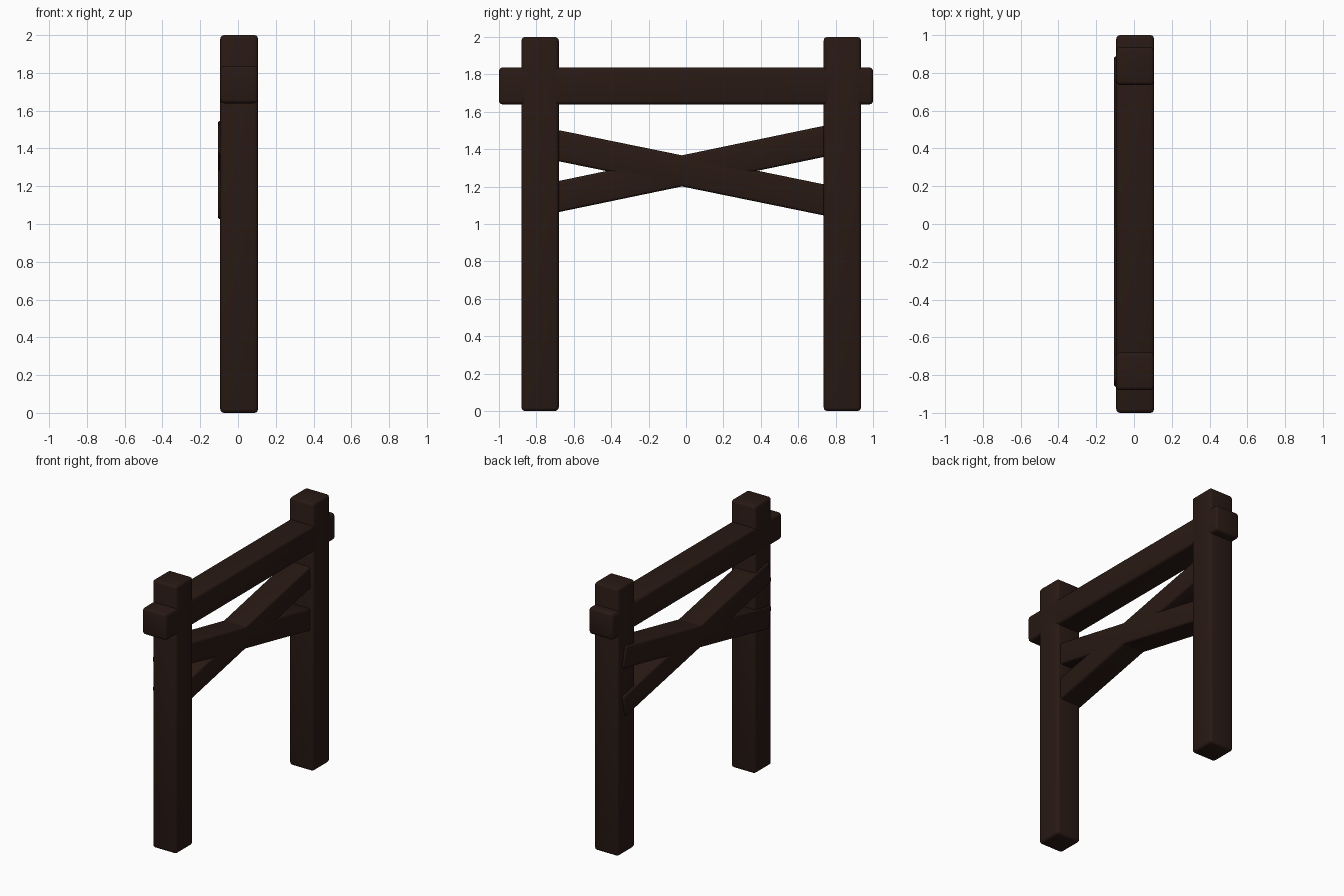
import bpy
import bmesh
import math
from mathutils import Matrix, Vector

if "Cube" in bpy.data.objects:
    bpy.data.objects.remove(bpy.data.objects["Cube"])

wood = bpy.data.materials.new("dark_wood")
wood.diffuse_color = (0.022, 0.010, 0.007, 1)
wood.use_nodes = True
wood.node_tree.nodes["Principled BSDF"].inputs["Base Color"].default_value = wood.diffuse_color


def timber(name, centre, size, bevel, tilt=0.0):
    """Rounded-edge beam, tilted about the x axis."""
    bm = bmesh.new()
    bmesh.ops.create_cube(bm, size=1)
    bmesh.ops.scale(bm, vec=Vector(size), verts=bm.verts)
    bmesh.ops.bevel(bm, geom=bm.edges[:], offset=bevel, segments=3,
                    profile=0.5, affect='EDGES')
    bmesh.ops.transform(bm, matrix=Matrix.Translation(centre) @ Matrix.Rotation(tilt, 4, 'X'),
                        verts=bm.verts)
    mesh = bpy.data.meshes.new(name)
    bm.to_mesh(mesh)
    bm.free()
    mesh.materials.append(wood)
    obj = bpy.data.objects.new(name, mesh)
    bpy.context.collection.objects.link(obj)
    bpy.context.view_layer.objects.active = obj
    bpy.ops.object.select_all(action='DESELECT')
    obj.select_set(True)
    bpy.ops.object.shade_smooth_by_angle(angle=math.radians(35))
    return obj


# Two upright posts
for name, y in (("front_post", -0.78), ("back_post", 0.836)):
    timber(name, (0.006, y, 1.0), (0.2, 0.2, 2.0), 0.02)

# Top crossbeam running through both posts
timber("crossbeam", (0.006, 0, 1.738), (0.2, 2.0, 0.198), 0.02)

# Crossed diagonal braces, standing slightly proud of the -x side
for name, z, tilt in (("falling_brace", 1.277, -11.55), ("rising_brace", 1.291, 11.75)):
    timber(name, (-0.013, 0.0125, z), (0.187, 1.76, 0.163), 0.015, math.radians(tilt))
